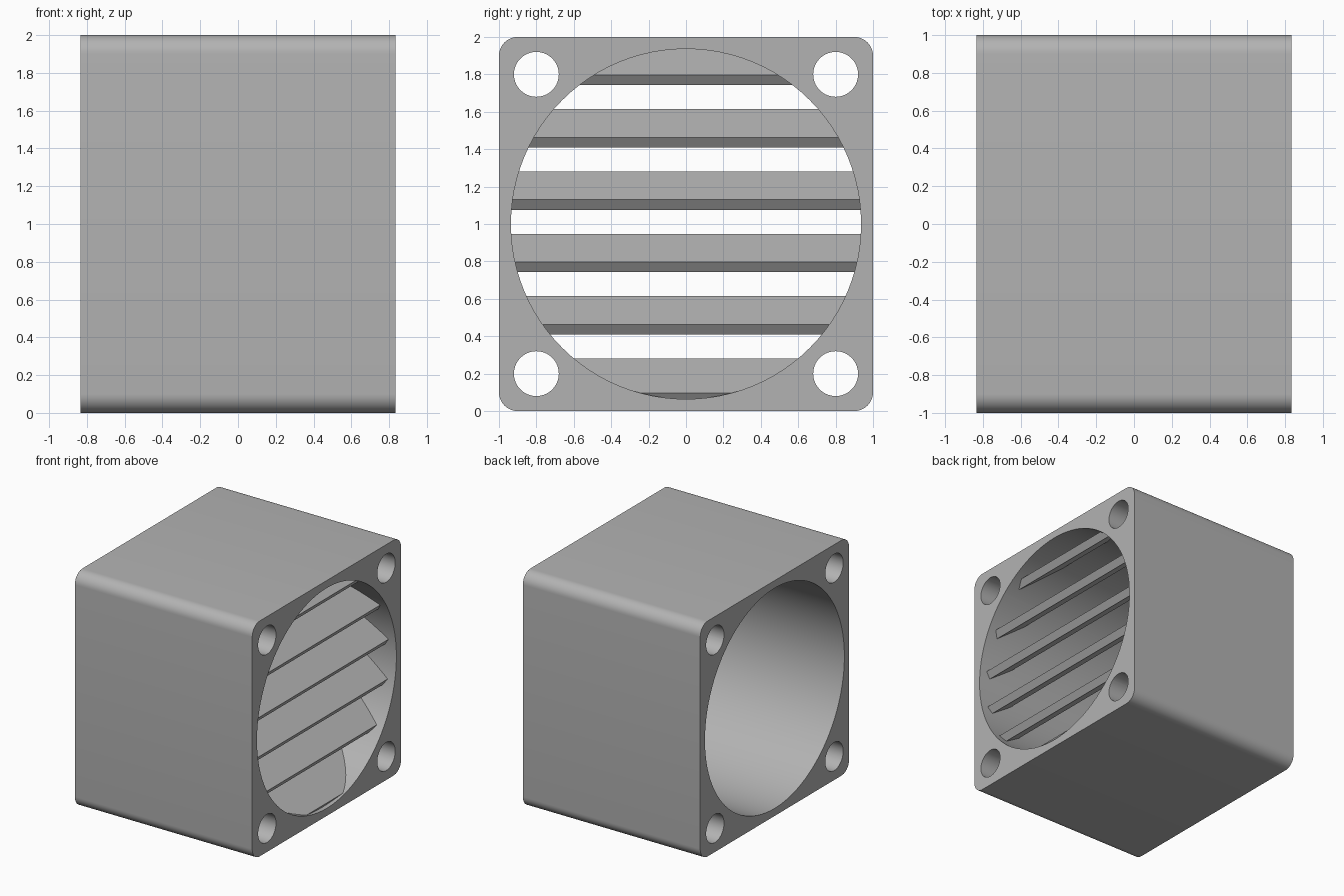
import bpy, math
from mathutils import Vector

default = bpy.data.objects.get("Cube")
if default:
    bpy.data.objects.remove(default, do_unlink=True)

DEPTH = 1.667        # length along x
BORE = 0.936         # radius of the air passage
HOLE = 0.12          # radius of the screw holes
TILT = math.radians(35)

grey = bpy.data.materials.new("plain grey")
grey.use_nodes = True
colour = (0.45, 0.45, 0.45, 1)
grey.diffuse_color = colour
grey.node_tree.nodes["Principled BSDF"].inputs["Base Color"].default_value = colour


def box(name, centre, size, tilt=0):
    bpy.ops.mesh.primitive_cube_add(size=1, location=centre, rotation=(0, tilt, 0))
    ob = bpy.context.object
    ob.name = name
    ob.scale = size
    bpy.ops.object.transform_apply(location=True, rotation=True, scale=True)
    ob.data.materials.append(grey)
    return ob


def rod(name, y, z, radius, length, sides):
    bpy.ops.mesh.primitive_cylinder_add(vertices=sides, radius=radius, depth=length,
                                        location=(0, y, z), rotation=(0, math.pi / 2, 0))
    ob = bpy.context.object
    ob.name = name
    bpy.ops.object.transform_apply(location=True, rotation=True, scale=True)
    ob.data.materials.append(grey)
    return ob


def combine(ob, tool, operation):
    mod = ob.modifiers.new("cut", 'BOOLEAN')
    mod.object = tool
    mod.operation = operation
    mod.solver = 'EXACT'
    bpy.context.view_layer.objects.active = ob
    bpy.ops.object.modifier_apply(modifier=mod.name)


def smooth(ob):
    bpy.ops.object.select_all(action='DESELECT')
    ob.select_set(True)
    bpy.context.view_layer.objects.active = ob
    bpy.ops.object.shade_smooth_by_angle(angle=math.radians(30))


# Housing: a block with its four lengthwise edges rounded
housing = box("housing", (0, 0, 1), (DEPTH, 2, 2))
weights = housing.data.attributes.new("bevel_weight_edge", 'FLOAT', 'EDGE')
for edge in housing.data.edges:
    a, b = (housing.data.vertices[i].co for i in edge.vertices)
    weights.data[edge.index].value = 1.0 if abs(a.x - b.x) > 1 else 0.0
bevel = housing.modifiers.new("round", 'BEVEL')
bevel.limit_method = 'WEIGHT'
bevel.width = 0.1
bevel.segments = 10
bpy.ops.object.modifier_apply(modifier=bevel.name)

# Air passage and four screw holes, all the way through
cutters = [rod("bore_cutter", 0, 1, BORE, 3, 96)]
for y in (-0.8, 0.8):
    for z in (0.2, 1.8):
        cutters.append(rod("hole_cutter", y, z, HOLE, 3, 40))
for cutter in cutters:
    combine(housing, cutter, 'DIFFERENCE')
    bpy.data.objects.remove(cutter, do_unlink=True)
smooth(housing)

# Louvre slats sloping down and outward, trimmed to the round passage
trim = rod("slat_trim", 0, 1, BORE + 0.004, DEPTH, 96)
along = Vector((math.cos(TILT), 0, -math.sin(TILT)))
normal = Vector((math.sin(TILT), 0, math.cos(TILT)))
THICK = 0.066
for i in range(6):
    extra = 0.06 if i == 0 else 0      # lowest slat reaches the rim
    length = 0.263 + extra
    lip = Vector((0.767, 0, 0.13 + i / 3)) + along * extra
    centre = lip - along * length / 2 - normal * THICK / 2
    slat = box(f"louvre_slat_{i + 1}", centre, (length, 2, THICK), TILT)
    combine(slat, trim, 'INTERSECT')
    smooth(slat)
bpy.data.objects.remove(trim, do_unlink=True)
